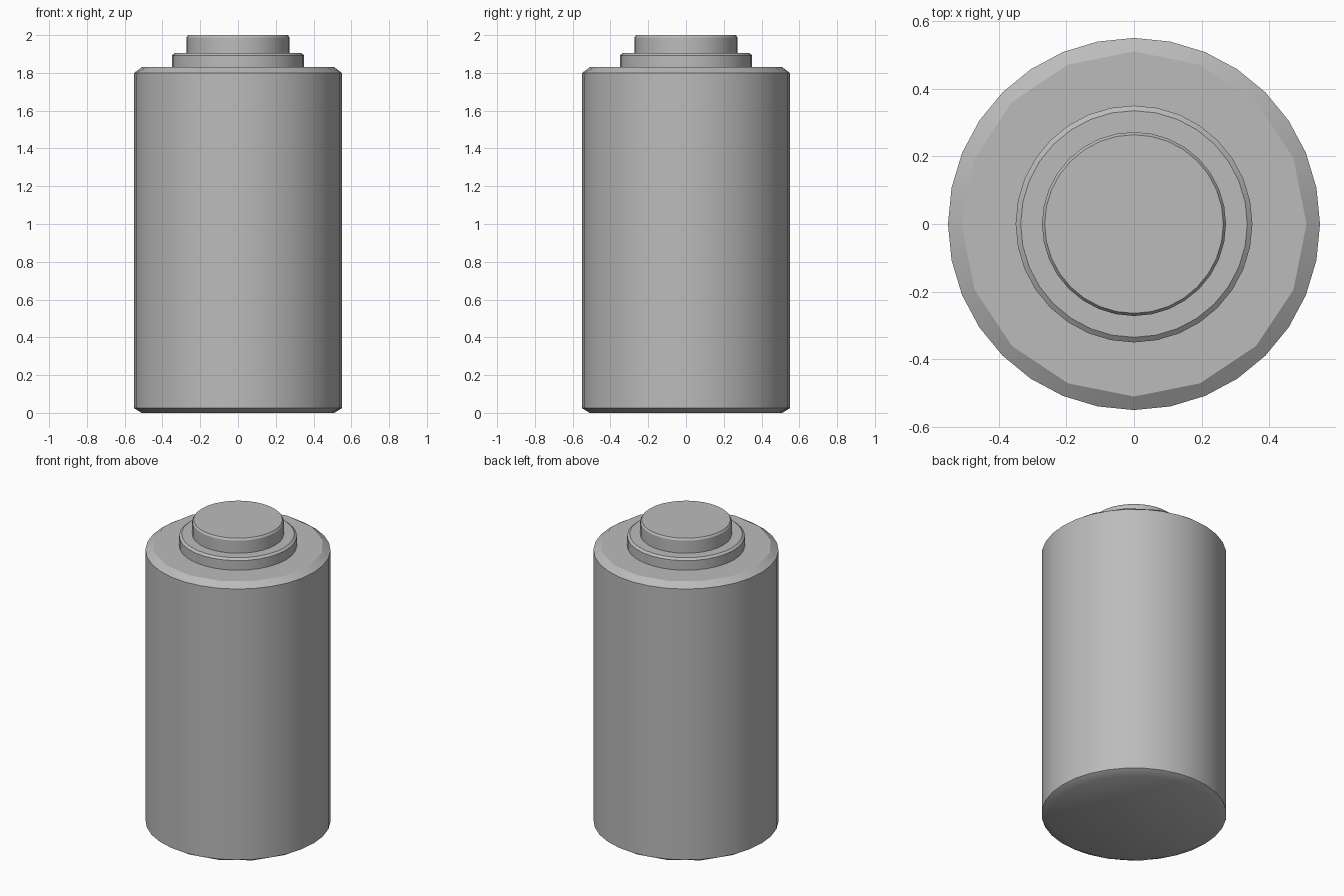
import bpy, bmesh, math

if "Cube" in bpy.data.objects:
    bpy.data.objects.remove(bpy.data.objects["Cube"], do_unlink=True)

grey = bpy.data.materials.new("plain grey")
grey.use_nodes = True
COLOR = (0.5, 0.5, 0.5, 1)
grey.diffuse_color = COLOR
grey.node_tree.nodes["Principled BSDF"].inputs["Base Color"].default_value = COLOR

SIDES = 32


def turned(name, profile, coarse=()):
    """Turn (radius, height) rings into a capped solid; coarse rings have half the sides."""
    bm = bmesh.new()
    rings = []
    for row, (r, z) in enumerate(profile):
        ring = []
        for i in range(SIDES):
            a = 2 * math.pi * i / SIDES
            # odd points of a coarse ring sit on the chord
            k = r * math.cos(2 * math.pi / SIDES) if row in coarse and i % 2 else r
            ring.append(bm.verts.new((k * math.cos(a), k * math.sin(a), z)))
        rings.append(ring)
    for low, high in zip(rings, rings[1:]):
        for i in range(SIDES):
            j = (i + 1) % SIDES
            bm.faces.new((low[i], low[j], high[j], high[i]))
    bm.faces.new(rings[0][::-1])
    bm.faces.new(rings[-1])
    mesh = bpy.data.meshes.new(name)
    bm.to_mesh(mesh)
    bm.free()
    mesh.materials.append(grey)
    obj = bpy.data.objects.new(name, mesh)
    bpy.context.collection.objects.link(obj)
    bpy.ops.object.select_all(action='DESELECT')
    obj.select_set(True)
    bpy.context.view_layer.objects.active = obj
    bpy.ops.object.shade_smooth_by_angle(angle=math.radians(30))
    return obj


# main can with chamfered rims
turned("body", [(0.51, 0), (0.55, 0.025), (0.55, 1.8), (0.51, 1.83)], coarse=(0, 3))
# stepped collar
turned("collar", [(0.35, 1.82), (0.35, 1.893), (0.335, 1.905)])
# raised terminal
turned("terminal", [(0.272, 1.9), (0.272, 1.988), (0.264, 2.0)])
